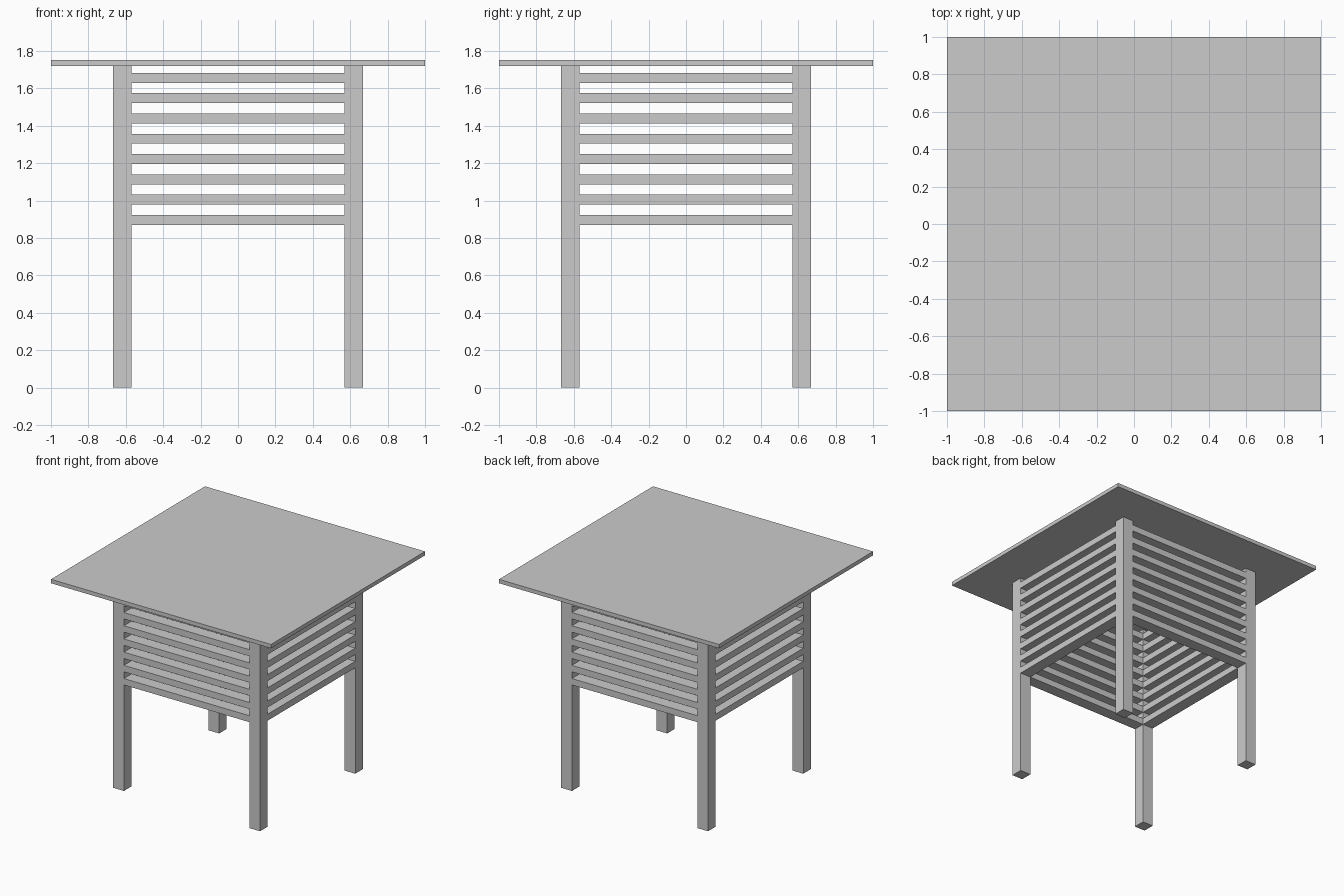
import bpy

if "Cube" in bpy.data.objects:
    bpy.data.objects.remove(bpy.data.objects["Cube"])

OUT, INN = 0.667, 0.57          # outer and inner faces of the legs
MID, THICK = (OUT + INN) / 2, OUT - INN


def box(name, center, size):
    bpy.ops.mesh.primitive_cube_add(size=1, location=center)
    ob = bpy.context.object
    ob.name = name
    ob.scale = size
    bpy.ops.object.transform_apply(location=False, rotation=False, scale=True)
    return ob


# Thin square top
box("table_top", (0, 0, 1.735), (2, 2, 0.032))

# Four square legs
for sx, xname in ((-1, "left"), (1, "right")):
    for sy, yname in ((-1, "front"), (1, "back")):
        box(f"{yname}_{xname}_leg", (sx * MID, sy * MID, 0.86), (THICK, THICK, 1.72))

# Eight horizontal slats between the legs on every side
for i in range(8):
    z = 0.897 + i * 0.1085
    for s, xname, yname in ((-1, "left", "front"), (1, "right", "back")):
        box(f"{yname}_slat_{i + 1}", (0, s * MID, z), (2 * INN, THICK, 0.053))
        box(f"{xname}_slat_{i + 1}", (s * MID, 0, z), (THICK, 2 * INN, 0.053))
